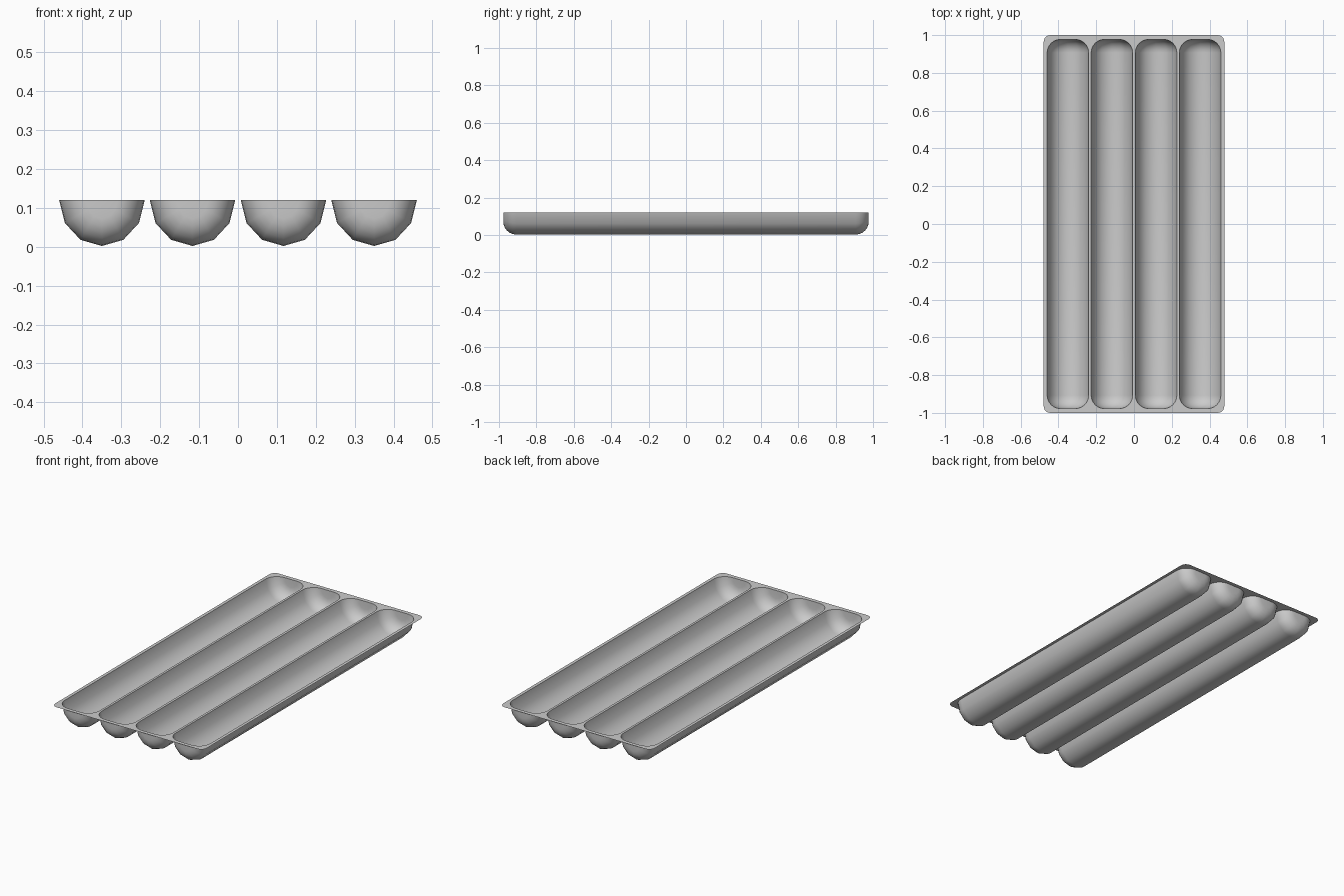
import bpy, bmesh
from math import sin, cos, pi

if "Cube" in bpy.data.objects:
    bpy.data.objects.remove(bpy.data.objects["Cube"])

TOP = 0.12                        # height of the flat rim
HALF_W, DEPTH = 0.11, 0.118       # trough half width and depth
HALF_L, R = 0.977, 0.07           # trough half length, end rounding
CENTRES = (-0.35, -0.117, 0.117, 0.35)
SEG = 6


def stations():
    """(y, width, depth) of the cross-sections; ends shrink along an arc."""
    end = []
    for i in range(SEG + 1):
        a = pi / 2 * i / SEG
        inset = R * (1 - cos(a))
        end.append((HALF_L - R + R * sin(a), HALF_W - inset, DEPTH - inset))
    return [(-y, w, d) for y, w, d in reversed(end)] + end


def finish(bm, name):
    mesh = bpy.data.meshes.new(name)
    bm.to_mesh(mesh)
    bm.free()
    return mesh


def link(mesh, name):
    ob = bpy.data.objects.new(name, mesh)
    bpy.context.collection.objects.link(ob)
    return ob


# Trough: faceted half-round section lofted along y with rounded ends
bm = bmesh.new()
rows = []
for y, w, d in stations():
    rows.append([bm.verts.new((-w * cos(pi * k / 6), y, TOP - d * sin(pi * k / 6)))
                 for k in range(7)])
for a, b in zip(rows, rows[1:]):
    for k in range(6):
        bm.faces.new((a[k], a[k + 1], b[k + 1], b[k]))
bm.faces.new(rows[0][::-1])
bm.faces.new(rows[-1])
for f in bm.faces:
    f.smooth = True
trough = finish(bm, "trough")
for i, x in enumerate(CENTRES):
    link(trough, f"trough_{i + 1}").location.x = x

# Rim sheet: rounded rectangle with the four trough openings cut out
bm = bmesh.new()


def loop(points):
    vs = [bm.verts.new((x, y, TOP)) for x, y in points]
    for a, b in zip(vs, vs[1:] + vs[:1]):
        bm.edges.new((a, b))


SX, SY, SR = 0.478, 1.0, 0.035
loop([(cx * (SX - SR) + SR * cos(q + pi / 2 * i / SEG),
       cy * (SY - SR) + SR * sin(q + pi / 2 * i / SEG))
      for cx, cy, q in ((1, 1, 0), (-1, 1, pi / 2), (-1, -1, pi), (1, -1, 1.5 * pi))
      for i in range(SEG + 1)])
st = stations()
for x in CENTRES:
    loop([(x + w, y) for y, w, d in st] + [(x - w, y) for y, w, d in reversed(st)])
bmesh.ops.triangle_fill(bm, edges=bm.edges[:], use_beauty=True, normal=(0, 0, 1))
for f in bm.faces:
    f.normal_update()
    if f.normal.z < 0:
        f.normal_flip()
link(finish(bm, "rim_sheet"), "rim_sheet")
